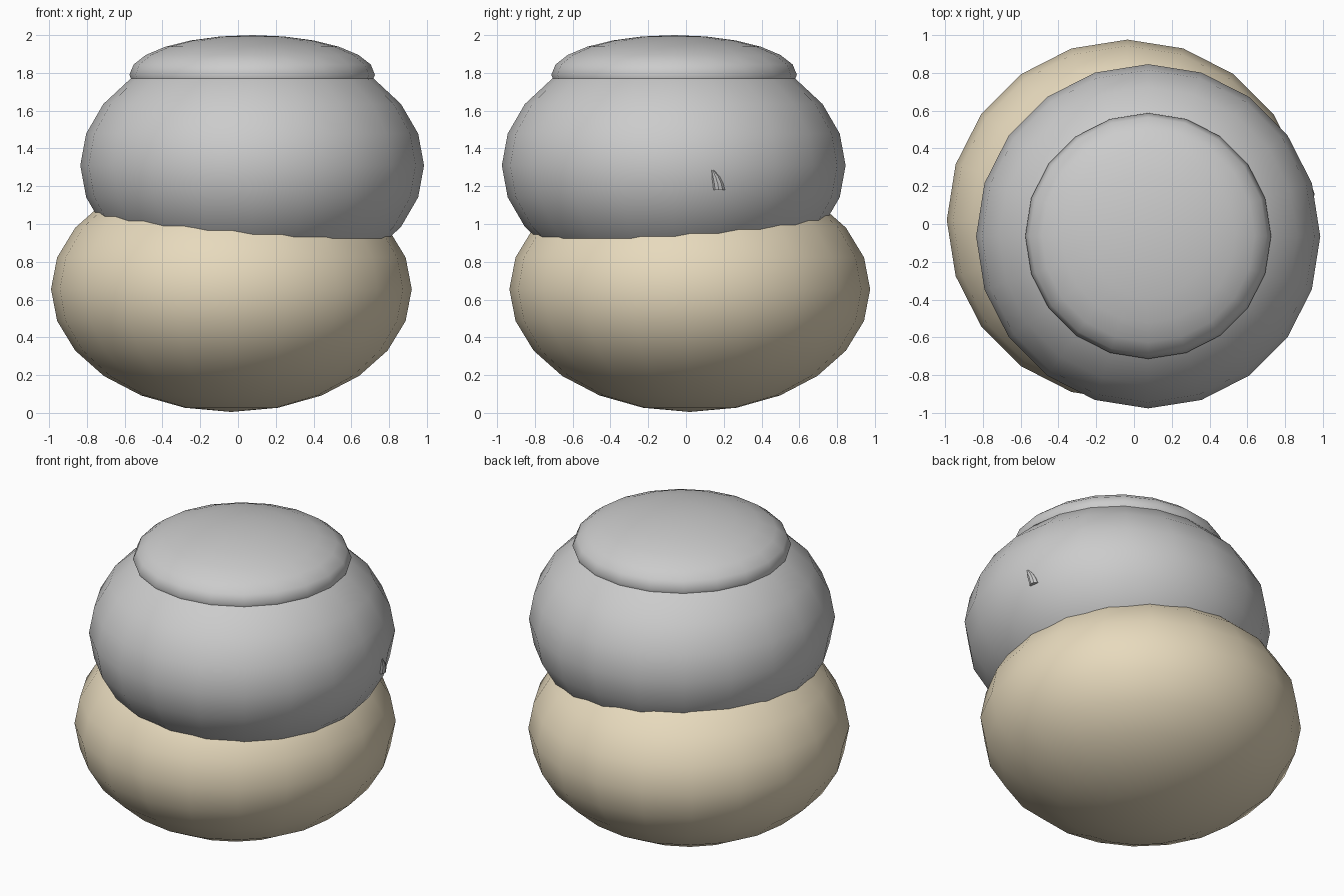
import bpy, bmesh
from mathutils import Matrix, Vector
from math import cos, sin, tau

if "Cube" in bpy.data.objects:
    bpy.data.objects.remove(bpy.data.objects["Cube"])


def make_object(name, bm):
    bmesh.ops.recalc_face_normals(bm, faces=bm.faces[:])
    mesh = bpy.data.meshes.new(name)
    bm.to_mesh(mesh)
    bm.free()
    mesh.shade_smooth()
    obj = bpy.data.objects.new(name, mesh)
    bpy.context.collection.objects.link(obj)
    return obj


def ellipsoid(name, center, radius, half_height):
    bm = bmesh.new()
    bmesh.ops.create_uvsphere(
        bm, u_segments=20, v_segments=12, radius=1,
        matrix=Matrix.LocRotScale(Vector(center), None, (radius, radius, half_height)))
    return make_object(name, bm)


# Tan lower body
lower = ellipsoid("lower_body", (-0.035, 0.02, 0.655), 0.955, 0.65)
tan = bpy.data.materials.new("tan")
tan.diffuse_color = (0.8, 0.7, 0.51, 1)
tan.use_nodes = True
tan.node_tree.nodes["Principled BSDF"].inputs["Base Color"].default_value = tan.diffuse_color
lower.data.materials.append(tan)

# Grey upper body and flattened cap
ellipsoid("upper_body", (0.075, -0.065, 1.31), 0.91, 0.65)
ellipsoid("top_cap", (0.075, -0.063, 1.79), 0.65, 0.21)

# Small curved spur, mostly sunk into the right side of the upper body
bm = bmesh.new()
rings = []
for x, y, z, r in [(0.912, 0.174, 1.18, 0.034), (0.921, 0.168, 1.215, 0.031),
                   (0.931, 0.157, 1.25, 0.024), (0.944, 0.141, 1.285, 0.007)]:
    rings.append([bm.verts.new((x + r * cos(tau * i / 10), y + r * sin(tau * i / 10), z))
                  for i in range(10)])
for a, b in zip(rings, rings[1:]):
    for i in range(10):
        j = (i + 1) % 10
        bm.faces.new((a[i], a[j], b[j], b[i]))
bm.faces.new(rings[0][::-1])
bm.faces.new(rings[-1])
spur = make_object("side_spur", bm)
bpy.context.view_layer.objects.active = spur
spur.select_set(True)
bpy.ops.object.shade_smooth_by_angle()
